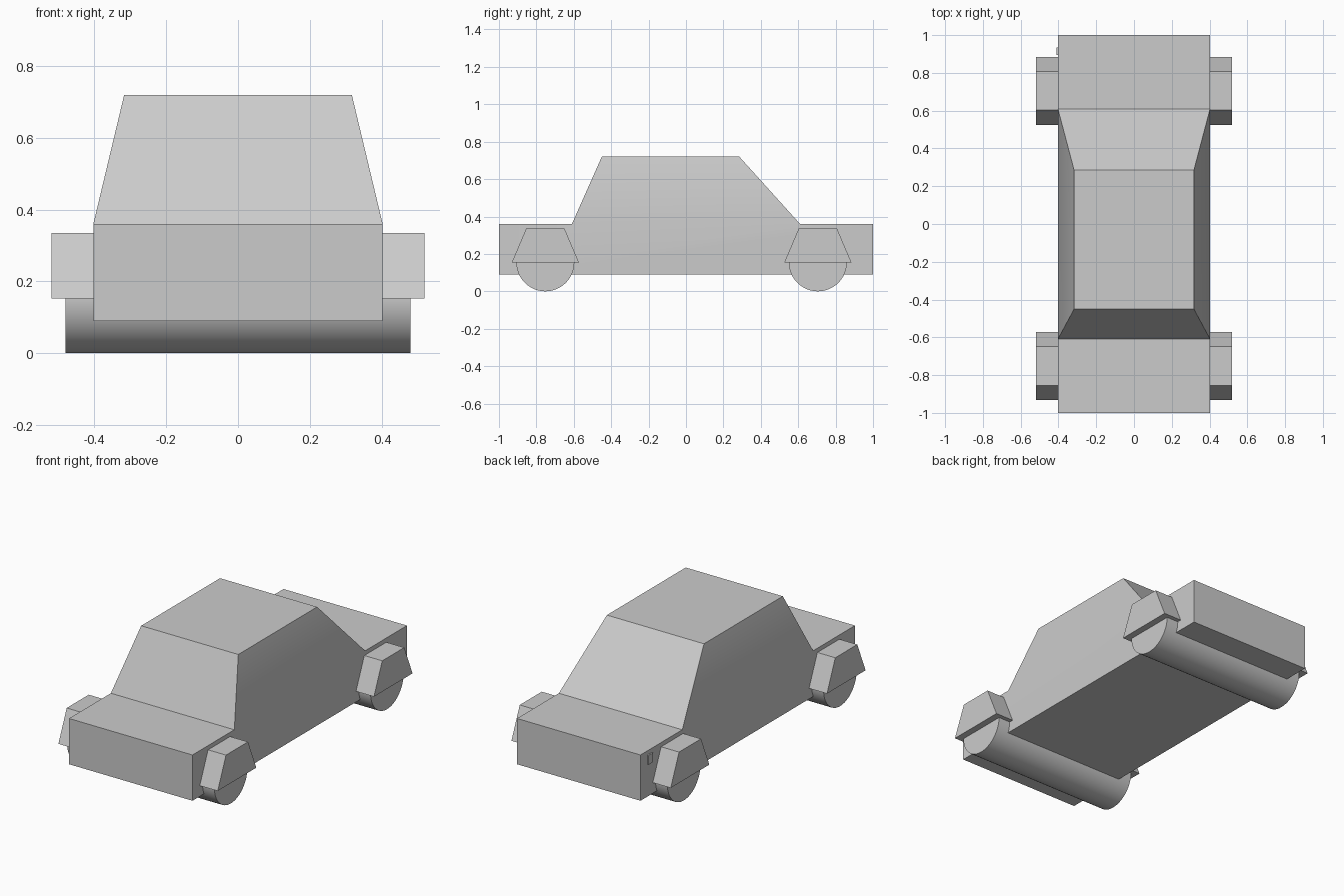
import bpy, bmesh
from math import radians, pi
from mathutils import Matrix, Vector

cube = bpy.data.objects.get("Cube")
if cube:
    bpy.data.objects.remove(cube, do_unlink=True)

grey = bpy.data.materials.new("plain_grey")
grey.use_nodes = True
colour = (0.6, 0.6, 0.6, 1)
grey.diffuse_color = colour
grey.node_tree.nodes["Principled BSDF"].inputs["Base Color"].default_value = colour


def finish(bm, name):
    """Turn a bmesh into a named, shaded object."""
    bmesh.ops.recalc_face_normals(bm, faces=bm.faces)
    mesh = bpy.data.meshes.new(name)
    bm.to_mesh(mesh)
    bm.free()
    mesh.materials.append(grey)
    obj = bpy.data.objects.new(name, mesh)
    bpy.context.collection.objects.link(obj)
    bpy.ops.object.select_all(action='DESELECT')
    obj.select_set(True)
    bpy.context.view_layer.objects.active = obj
    bpy.ops.object.shade_smooth_by_angle(angle=radians(30))
    return obj


def box(bm, lo, hi):
    lo, hi = Vector(lo), Vector(hi)
    place = Matrix.Translation((lo + hi) / 2) @ Matrix.Diagonal((*(hi - lo), 1))
    return bmesh.ops.create_cube(bm, size=1, matrix=place)["verts"]


HALF, BELT, ROOF = 0.403, 0.36, 0.72

# Body: long box with the cabin drawn up from the middle of its top
bm = bmesh.new()
box(bm, (-HALF, -1, 0.09), (HALF, 1, BELT))
top = max(bm.faces, key=lambda f: f.calc_center_median().z)
for y in (-0.61, 0.61):
    geom = [f for f in bm.faces if f.normal.z > 0.9]
    geom += list({e for f in geom for e in f.edges}) + list({v for f in geom for v in f.verts})
    bmesh.ops.bisect_plane(bm, geom=geom, plane_co=(0, y, 0), plane_no=(0, 1, 0))
    bm.normal_update()
middle = [f for f in bm.faces if f.normal.z > 0.9 and abs(f.calc_center_median().y) < 0.3]
roof = bmesh.ops.extrude_discrete_faces(bm, faces=middle)["faces"][0]
for v in roof.verts:
    v.co = (0.317 if v.co.x > 0 else -0.317, 0.285 if v.co.y > 0 else -0.45, ROOF)
bmesh.ops.remove_doubles(bm, verts=bm.verts, dist=0.0001)
finish(bm, "body")

# Wheels: one full-width roller per axle, with a tapered guard at each end
for end, y in (("front", -0.752), ("rear", 0.705)):
    bm = bmesh.new()
    place = Matrix.Translation((0, y, 0.155)) @ Matrix.Rotation(pi / 2, 4, 'Y')
    bmesh.ops.create_cone(bm, cap_ends=True, segments=48, radius1=0.155,
                          radius2=0.155, depth=0.96, matrix=place)
    finish(bm, end + "_wheel_roller")
    for side, s in (("left", 1), ("right", -1)):
        bm = bmesh.new()
        inner, outer = sorted((s * 0.39, s * 0.52))
        for v in box(bm, (inner, y - 0.18, 0.153), (outer, y + 0.18, 0.335)):
            if v.co.z > 0.3:
                v.co.y = y + (v.co.y - y) * 0.57
        finish(bm, f"{end}_{side}_wheel_guard")

# Small filler flap on the rear right flank
bm = bmesh.new()
box(bm, (-HALF - 0.008, 0.895, 0.28), (-HALF + 0.01, 0.935, 0.335))
finish(bm, "filler_flap")
